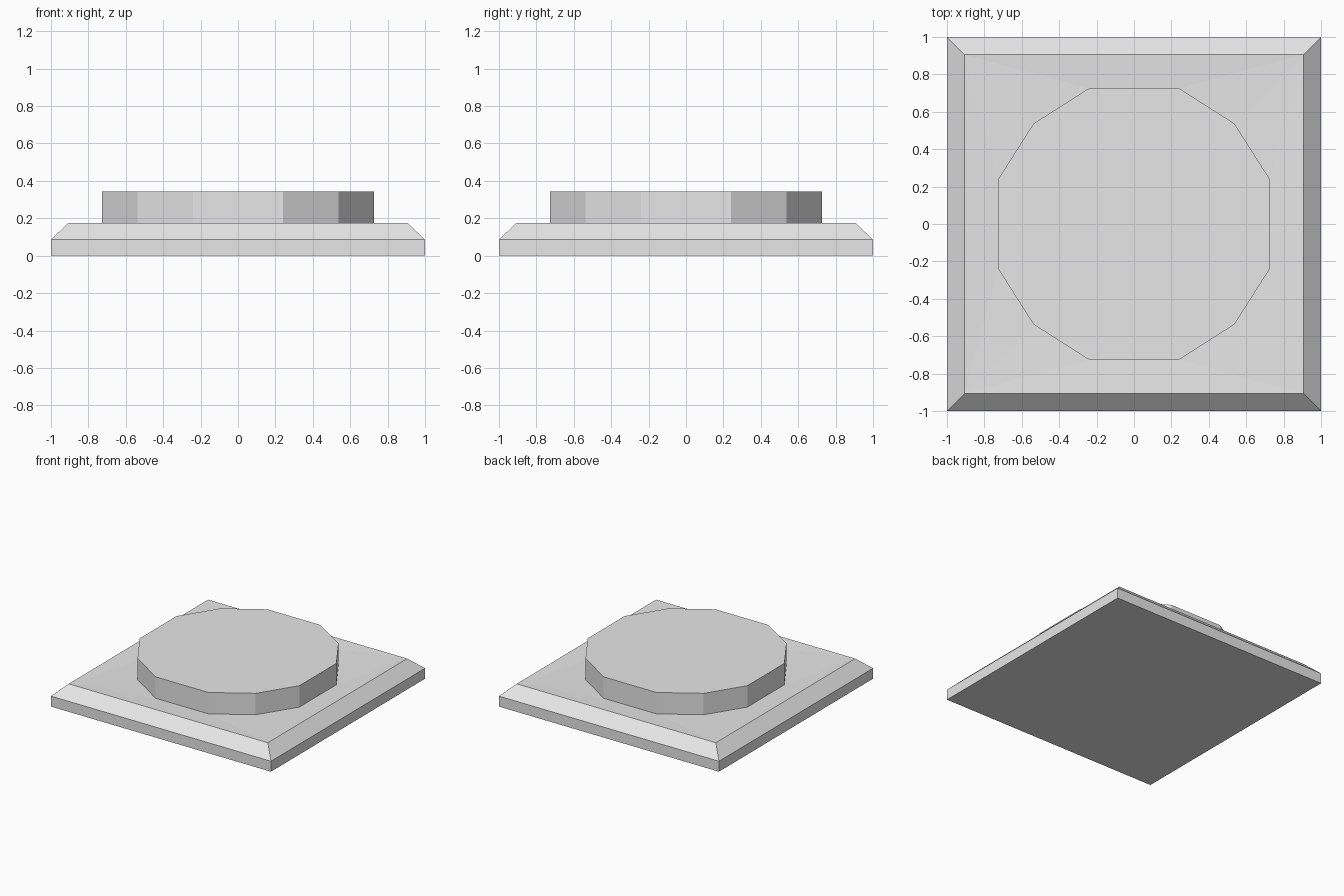
import bpy, bmesh

cube = bpy.data.objects.get("Cube")
if cube:
    bpy.data.objects.remove(cube, do_unlink=True)

grey = bpy.data.materials.new("light_grey")
grey.use_nodes = True
colour = (0.8, 0.8, 0.8, 1)
grey.diffuse_color = colour
grey.node_tree.nodes["Principled BSDF"].inputs["Base Color"].default_value = colour

RIM_Z, DISH_Z, TOP_Z = 0.176, 0.167, 0.343


def four_fold(points):
    """Repeat points around the z axis in quarter turns."""
    ring = []
    for _ in range(4):
        ring += points
        points = [(-y, x) for x, y in points]
    return ring


def add_ring(bm, outline, z):
    return [bm.verts.new((x, y, z)) for x, y in outline]


def bridge(bm, low, high):
    n = len(low)
    for i in range(n):
        j = (i + 1) % n
        bm.faces.new((low[i], low[j], high[j], high[i]))


def finish(bm, name):
    bmesh.ops.recalc_face_normals(bm, faces=bm.faces)
    mesh = bpy.data.meshes.new(name)
    bm.to_mesh(mesh)
    bm.free()
    mesh.materials.append(grey)
    obj = bpy.data.objects.new(name, mesh)
    bpy.context.collection.objects.link(obj)


# Outlines, counter-clockwise from the +x +y corner
outer = four_fold([(1, 1)])
inner = four_fold([(0.905, 0.905)])
twelve_sided = four_fold([(0.537, 0.537), (0.24, 0.726), (-0.24, 0.726)])

# Square base with a chamfered rim and a shallow dish running in to the disc
bm = bmesh.new()
bottom = add_ring(bm, outer, 0)
edge = add_ring(bm, outer, 0.086)
rim = add_ring(bm, inner, RIM_Z)
dish = add_ring(bm, twelve_sided, DISH_Z)
bm.faces.new(bottom[::-1])
bridge(bm, bottom, edge)
bridge(bm, edge, rim)
for i in range(4):
    a, b = rim[i], rim[(i + 1) % 4]
    p, q, r, s = (dish[(3 * i + k) % 12] for k in range(4))
    bm.faces.new((a, q, p))
    bm.faces.new((a, b, r, q))
    bm.faces.new((b, s, r))
finish(bm, "square_base")

# Raised twelve-sided disc
bm = bmesh.new()
foot = add_ring(bm, twelve_sided, DISH_Z)
top = add_ring(bm, twelve_sided, TOP_Z)
bridge(bm, foot, top)
bm.faces.new(top)
finish(bm, "raised_disc")
